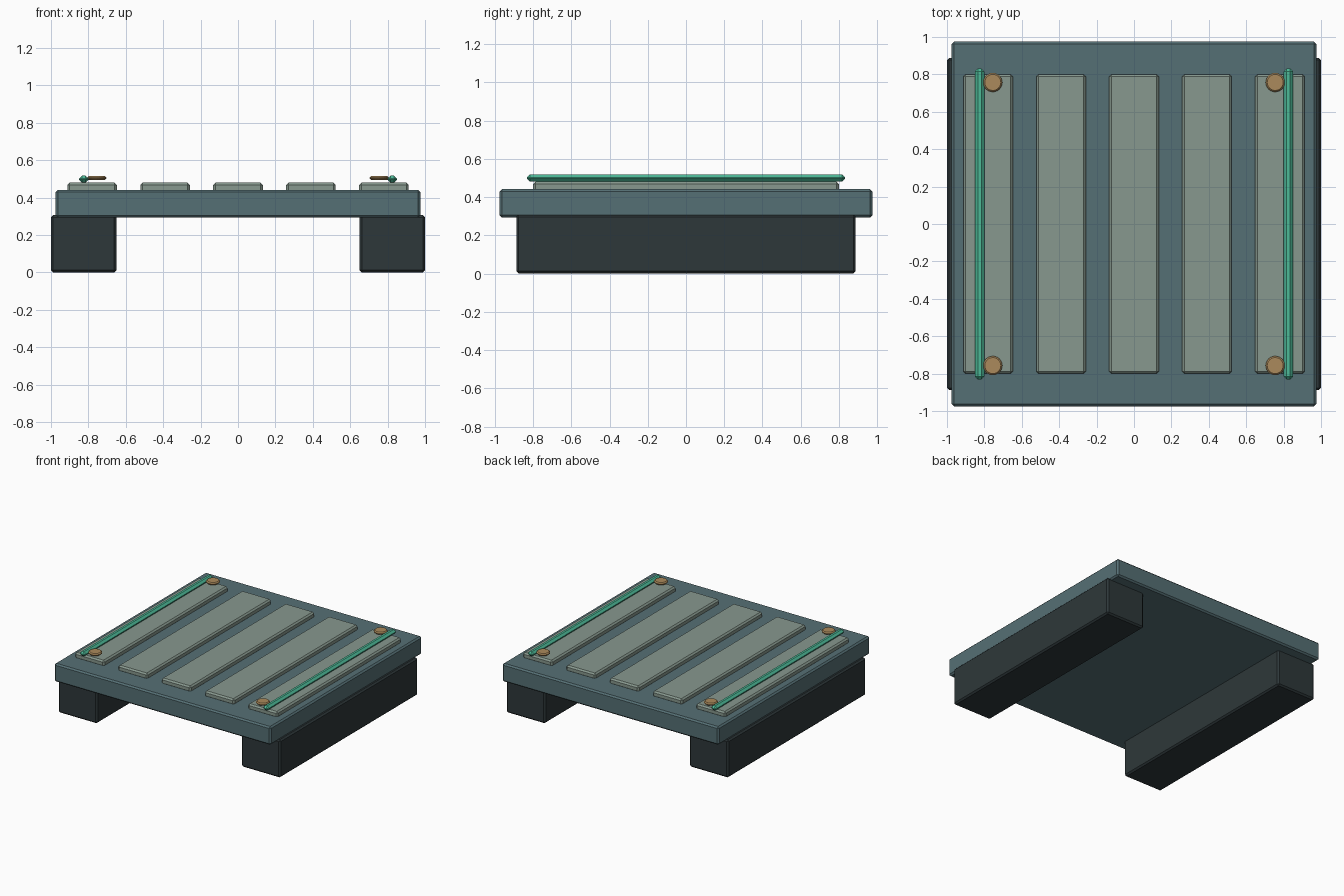
import bpy

if "Cube" in bpy.data.objects:
    bpy.data.objects.remove(bpy.data.objects["Cube"])


def material(name, rgb):
    m = bpy.data.materials.new(name)
    m.diffuse_color = (*[(c / 255) ** 2.2 for c in rgb], 1)
    m.use_nodes = True
    m.node_tree.nodes["Principled BSDF"].inputs["Base Color"].default_value = m.diffuse_color
    return m


deck_mat = material("slate", (86, 111, 116))
slat_mat = material("sage", (134, 151, 141))
skid_mat = material("charcoal", (49, 58, 60))
rail_mat = material("green", (78, 184, 150))
stud_mat = material("bronze", (170, 137, 92))


def finish(o, name, mat, bevel):
    o.name = name
    o.data.materials.append(mat)
    b = o.modifiers.new("bevel", "BEVEL")
    b.width = bevel
    b.segments = 1
    b.limit_method = "ANGLE"


def box(name, mat, x, z0, z1, sx, sy, bevel):
    bpy.ops.mesh.primitive_cube_add(size=1, location=(x, 0, (z0 + z1) / 2))
    o = bpy.context.object
    o.scale = (sx, sy, z1 - z0)
    bpy.ops.object.transform_apply(location=False, rotation=False, scale=True)
    finish(o, name, mat, bevel)


# Deck and raised slats
box("deck", deck_mat, 0, 0.293, 0.441, 1.95, 1.95, 0.012)
for i in range(5):
    box(f"slat_{i + 1}", slat_mat, (i - 2) * 0.39, 0.43, 0.48, 0.265, 1.6, 0.012)

for side, s in (("left", -1), ("right", 1)):
    # Supporting skid and edge rail
    box(f"{side}_skid", skid_mat, s * 0.825, 0, 0.307, 0.35, 1.775, 0.012)
    box(f"{side}_rail", rail_mat, s * 0.825, 0.48, 0.518, 0.05, 1.664, 0.016)
    # Corner studs
    for end, e in (("front", -1), ("back", 1)):
        bpy.ops.mesh.primitive_cylinder_add(
            vertices=24, radius=0.051, depth=0.021,
            location=(s * 0.755, e * 0.757, 0.506))
        finish(bpy.context.object, f"{end}_{side}_stud", stud_mat, 0.008)
